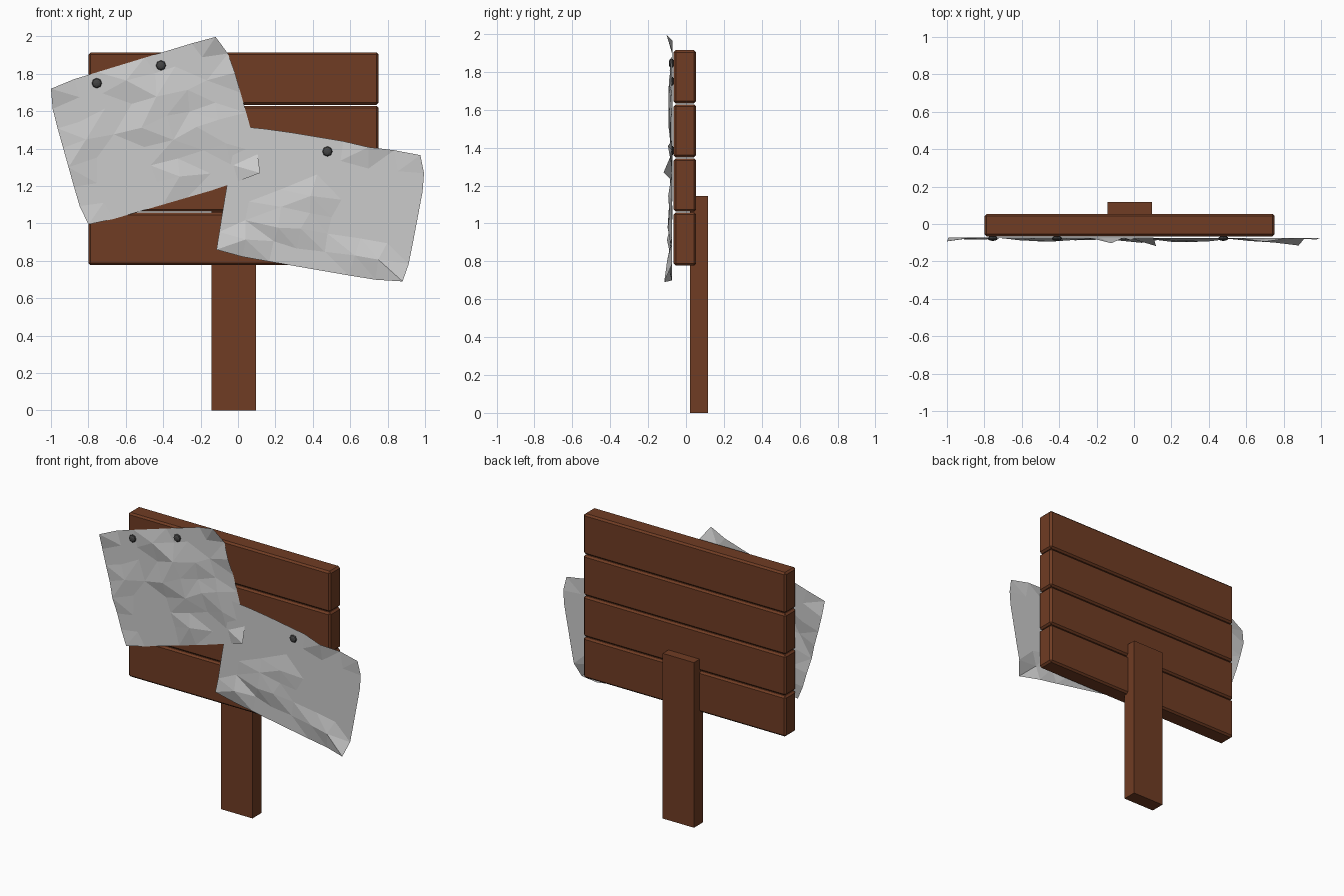
import bpy, bmesh, random
from mathutils import Vector

if "Cube" in bpy.data.objects:
    bpy.data.objects.remove(bpy.data.objects["Cube"])


def material(name, rgb):
    m = bpy.data.materials.new(name)
    m.diffuse_color = (*rgb, 1)
    m.use_nodes = True
    m.node_tree.nodes["Principled BSDF"].inputs["Base Color"].default_value = m.diffuse_color
    return m


wood = material("brown_wood", (0.16, 0.045, 0.017))
iron = material("dark_iron", (0.06, 0.06, 0.06))


def finish(bm, name, mat=None):
    mesh = bpy.data.meshes.new(name)
    bm.to_mesh(mesh)
    bm.free()
    ob = bpy.data.objects.new(name, mesh)
    bpy.context.collection.objects.link(ob)
    if mat:
        mesh.materials.append(mat)
    return ob


def board(name, lo, hi, bevel=0.0):
    lo, hi = Vector(lo), Vector(hi)
    bm = bmesh.new()
    bmesh.ops.create_cube(bm, size=1)
    for v in bm.verts:
        v.co = (lo + hi) / 2 + v.co * (hi - lo)
    if bevel:
        bmesh.ops.bevel(bm, geom=bm.edges[:], offset=bevel, segments=1, affect='EDGES')
    return finish(bm, name, wood)


def along(points, t):
    """Point at fraction t of a polyline's length."""
    pts = [Vector(p) for p in points]
    lens = [(b - a).length for a, b in zip(pts, pts[1:])]
    d = t * sum(lens)
    for a, b, l in zip(pts, pts[1:], lens):
        if d <= l + 1e-6:
            return a.lerp(b, d / l)
        d -= l
    return pts[-1]


def sheet(name, bottom, top, left, right, y, curls, seed, n=7):
    """Crumpled sheet filling four ragged edges (x, z)."""
    rng = random.Random(seed)
    c00, c10, c01, c11 = map(Vector, (bottom[0], bottom[-1], top[0], top[-1]))
    bm = bmesh.new()
    grid = {}
    for i in range(n + 1):
        for j in range(n + 1):
            u, v = i / n, j / n
            p = (along(bottom, u) * (1 - v) + along(top, u) * v
                 + along(left, v) * (1 - u) + along(right, v) * u
                 - (c00 * (1 - u) * (1 - v) + c10 * u * (1 - v)
                    + c01 * (1 - u) * v + c11 * u * v))
            lift = 0.0
            if 0 < i < n and 0 < j < n:
                p += Vector((rng.uniform(-.02, .02), rng.uniform(-.02, .02)))
                if rng.random() < 0.3:
                    lift = rng.uniform(0.01, 0.028)
            lift = curls.get((i, j), lift)
            grid[i, j] = bm.verts.new((p.x, y - lift, p.y))
    for i in range(n):
        for j in range(n):
            bm.faces.new([grid[i, j], grid[i + 1, j], grid[i + 1, j + 1], grid[i, j + 1]])
    bmesh.ops.triangulate(bm, faces=bm.faces[:])
    return finish(bm, name)


# Four planks and the post behind them
for k in range(4):
    z = 0.777 + 0.2855 * k
    board(f"plank_{k + 1}", (-0.80, -0.066, z), (0.752, 0.054, z + 0.281), 0.012)
board("post", (-0.143, 0.02, 0), (0.097, 0.117, 1.145))

# Upper left notice, its lower right corner curling over the other one
sheet("upper_notice",
      bottom=[(-0.80, 0.995), (-0.66, 1.025), (-0.06, 1.2), (0.0, 1.225), (0.118, 1.27)],
      top=[(-1.0, 1.72), (-0.88, 1.77), (-0.24, 1.965), (-0.12, 1.997)],
      left=[(-0.80, 0.995), (-0.85, 1.1), (-0.99, 1.6), (-1.0, 1.72)],
      right=[(0.118, 1.27), (0.105, 1.375), (-0.04, 1.89), (-0.12, 1.997)],
      y=-0.071, seed=4,
      curls={(7, 0): 0.047, (7, 7): 0.032, (0, 7): 0.022, (0, 0): 0.012,
             (7, 5): 0.015, (0, 3): 0.012, (6, 1): 0.0, (5, 1): 0.0})

# Lower right notice
sheet("lower_notice",
      bottom=[(-0.115, 0.86), (0.03, 0.82), (0.72, 0.70), (0.88, 0.69)],
      top=[(0.0, 1.52), (0.2, 1.5), (0.62, 1.43), (0.68, 1.40), (0.71, 1.415), (0.975, 1.365)],
      left=[(-0.115, 0.86), (-0.08, 1.08), (-0.06, 1.2), (0.0, 1.52)],
      right=[(0.88, 0.69), (0.915, 0.79), (1.0, 1.24), (0.975, 1.365)],
      y=-0.075, seed=9,
      curls={(7, 0): 0.04, (7, 7): 0.008, (0, 0): 0.01, (5, 7): 0.02,
             (1, 5): 0.0, (1, 4): 0.0})

# Nail heads
for k, (x, z) in enumerate([(-0.755, 1.75), (-0.412, 1.845), (0.478, 1.385)]):
    bm = bmesh.new()
    bmesh.ops.create_uvsphere(bm, u_segments=8, v_segments=6, radius=0.027)
    for v in bm.verts:
        v.co = (x + v.co.x, -0.077 + v.co.z * 0.5, z + v.co.y)
    bmesh.ops.recalc_face_normals(bm, faces=bm.faces[:])
    finish(bm, f"nail_{k + 1}", iron)
